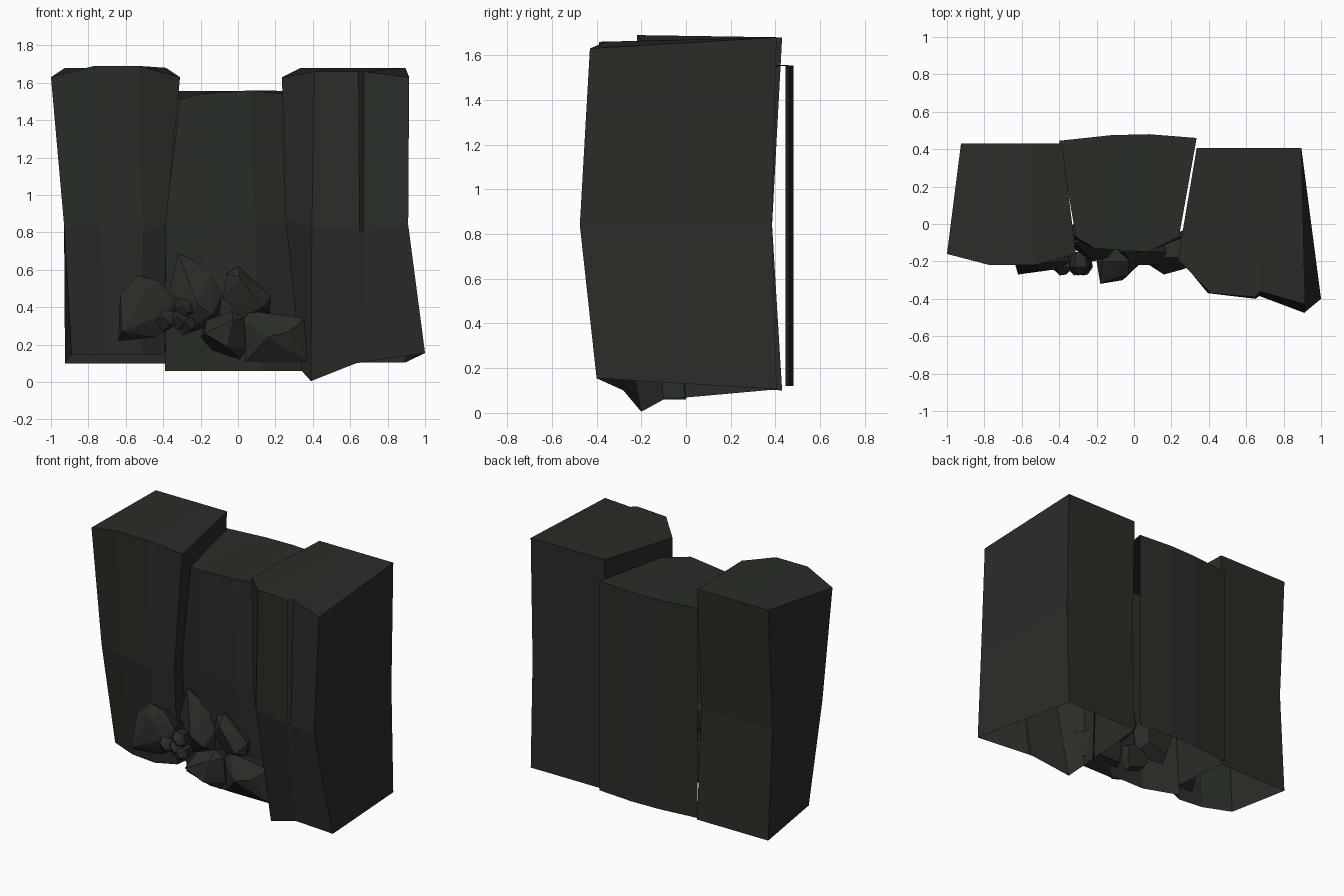
import bpy, bmesh

if "Cube" in bpy.data.objects:
    bpy.data.objects.remove(bpy.data.objects["Cube"])

stone = bpy.data.materials.new("dark_stone")
stone.diffuse_color = (0.022, 0.026, 0.02, 1)
stone.use_nodes = True
stone.node_tree.nodes["Principled BSDF"].inputs["Base Color"].default_value = stone.diffuse_color


def finish(bm, name):
    bmesh.ops.recalc_face_normals(bm, faces=bm.faces)
    mesh = bpy.data.meshes.new(name)
    bm.to_mesh(mesh)
    bm.free()
    mesh.materials.append(stone)
    bpy.context.collection.objects.link(bpy.data.objects.new(name, mesh))


def pillar(name, front, back_xy, back_z, mid_y=0.0, sides=True):
    """Front rows run top to bottom; back row is repeated at each back_z. Open underneath."""
    bm = bmesh.new()
    f = [[bm.verts.new(p) for p in row] for row in front]
    b = [[bm.verts.new((x, y - (mid_y if i == 1 else 0), z)) for x, y in back_xy]
         for i, z in enumerate(back_z)]
    grid = f[::-1] + b
    for r0, r1 in zip(grid, grid[1:]):
        for i in range(len(r0) - 1):
            bm.faces.new((r0[i], r0[i + 1], r1[i + 1], r1[i]))
    if sides:
        for i in (0, -1):
            for k in range(2):
                bm.faces.new((f[k][i], f[k + 1][i], b[k + 1][i], b[k][i]))
    finish(bm, name)


def rock(name, outline, y, tips, back=0.0):
    """Convex boulder: xz outline at depth y, extra front tips, smaller buried back."""
    cx = sum(p[0] for p in outline) / len(outline)
    cz = sum(p[1] for p in outline) / len(outline)
    bm = bmesh.new()
    for x, z in outline:
        bm.verts.new((x, y, z))
        bm.verts.new((cx + (x - cx) * 0.7, back, cz + (z - cz) * 0.7))
    for t in tips:
        bm.verts.new(t)
    res = bmesh.ops.convex_hull(bm, input=bm.verts)
    loose = [v for v in bm.verts if not v.link_faces]
    bmesh.ops.delete(bm, geom=loose, context='VERTS')
    finish(bm, name)


# three tall pillars
pillar("left_pillar", [
    [(-1, -.16, 1.63), (-.77, -.22, 1.69), (-.53, -.22, 1.69), (-.31, -.16, 1.63)],
    [(-.93, -.15, .84), (-.74, -.21, .84), (-.51, -.21, .8), (-.385, -.14, .84)],
    [(-.89, -.06, .145), (-.7, -.14, .145), (-.52, -.16, .145), (-.39, -.1, .145)]],
    [(-.925, .43), (-.75, .43), (-.55, .43), (-.385, .43)], (1.68, .84, .1), .045)

pillar("middle_pillar", [
    [(-.31, -.07, 1.51), (-.21, -.13, 1.54), (.07, -.15, 1.56), (.24, -.07, 1.54)],
    [(-.39, -.05, .84), (-.2, -.12, .84), (.09, -.14, .84), (.27, -.07, .84)],
    [(-.39, 0, .06), (-.15, -.09, .06), (.12, -.09, .06), (.35, 0, .06)]],
    [(-.4, .445), (-.12, .475), (.08, .48), (.335, .46)], (1.555, .84, .12), sides=False)

pillar("right_pillar", [
    [(.235, -.19, 1.63), (.41, -.37, 1.66), (.645, -.39, 1.66), (.675, -.36, 1.66), (.915, -.43, 1.63)],
    [(.255, -.2, .87), (.395, -.37, .83), (.65, -.4, .81), (.67, -.385, .81), (.91, -.475, .84)],
    [(.34, -.1, .06), (.39, -.2, .005), (.63, -.28, .1), (.66, -.29, .105), (1, -.4, .155)]],
    [(.335, .405), (.51, .405), (.57, .405), (.7, .405), (.895, .405)], (1.68, .84, .105), .02)

# boulders heaped at the foot
rock("left_boulder", [(-.53, .57), (-.42, .54), (-.34, .44), (-.34, .3), (-.44, .24), (-.64, .22), (-.63, .47)],
     -.2, [(-.62, -.27, .27), (-.5, -.25, .49), (-.4, -.24, .36)], -.08)
rock("tall_boulder", [(-.32, .69), (-.14, .6), (-.08, .48), (-.1, .32), (-.3, .25), (-.37, .48)],
     -.1, [(-.22, -.2, .42), (-.14, -.18, .36)])
rock("upper_right_boulder", [(0, .62), (-.06, .58), (-.08, .45), (.02, .34), (.17, .37), (.175, .46)],
     -.15, [(.01, -.22, .56), (.13, -.22, .4)], -.03)
rock("low_boulder", [(-.2, .24), (-.17, .33), (-.03, .38), (.03, .34), (.045, .18), (.01, .12), (-.14, .17)],
     -.2, [(-.18, -.32, .26), (-.06, -.3, .19), (-.03, -.27, .33)], -.05)
rock("lower_right_boulder", [(.02, .33), (.07, .38), (.36, .34), (.37, .11), (.04, .11)],
     -.18, [(.16, -.27, .24), (.27, -.24, .27)], -.05)

# pebbles wedged between the boulders
for i, (x, z, r) in enumerate([(-.385, .33, .06), (-.31, .33, .055), (-.29, .39, .055), (-.265, .3, .045)]):
    rock(f"pebble_{i + 1}", [(x - r, z), (x - r * .5, z + r), (x + r * .7, z + r * .8),
                             (x + r, z - r * .4), (x - r * .3, z - r)],
         -.23, [(x - r * .2, -.275, z + r * .3), (x + r * .4, -.27, z - r * .3)], -.15)
